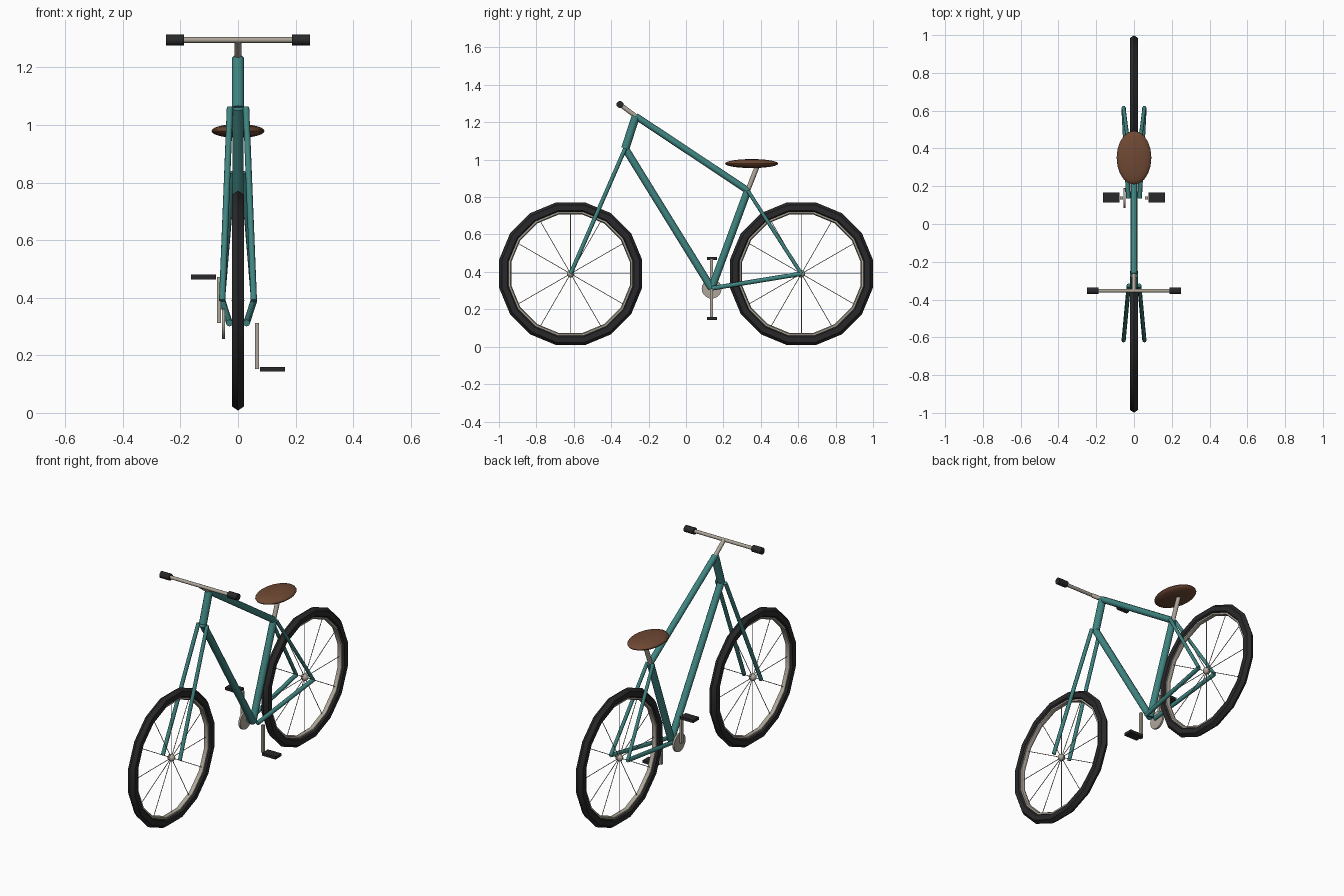
import bpy, bmesh, math
from mathutils import Vector, Matrix

if "Cube" in bpy.data.objects:
    bpy.data.objects.remove(bpy.data.objects["Cube"])


def material(name, rgb):
    m = bpy.data.materials.new(name)
    m.diffuse_color = (*rgb, 1)
    m.use_nodes = True
    m.node_tree.nodes["Principled BSDF"].inputs["Base Color"].default_value = m.diffuse_color
    return m


TEAL = material("teal_paint", (0.05, 0.235, 0.22))
METAL = material("warm_metal", (0.42, 0.38, 0.32))
BLACK = material("black_rubber", (0.022, 0.022, 0.024))
BROWN = material("brown_leather", (0.16, 0.066, 0.034))


def finish(name, bm, mat, smooth=True):
    bmesh.ops.recalc_face_normals(bm, faces=bm.faces)
    mesh = bpy.data.meshes.new(name)
    bm.to_mesh(mesh)
    bm.free()
    mesh.materials.append(mat)
    ob = bpy.data.objects.new(name, mesh)
    bpy.context.collection.objects.link(ob)
    if smooth:
        bpy.ops.object.select_all(action='DESELECT')
        ob.select_set(True)
        bpy.context.view_layer.objects.active = ob
        bpy.ops.object.shade_smooth_by_angle(angle=math.radians(50))
    return ob


def add_tube(bm, a, b, r, sides):
    a, b = Vector(a), Vector(b)
    d = b - a
    mat = Matrix.Translation((a + b) / 2) @ d.to_track_quat('Z', 'Y').to_matrix().to_4x4()
    bmesh.ops.create_cone(bm, cap_ends=True, segments=sides, radius1=r, radius2=r,
                          depth=d.length, matrix=mat)


def tube(name, a, b, r, mat=TEAL, sides=10):
    bm = bmesh.new()
    add_tube(bm, a, b, r, sides)
    return finish(name, bm, mat)


def box(name, center, size, mat):
    bm = bmesh.new()
    bmesh.ops.create_cube(bm, size=1, matrix=Matrix.Translation(center) @ Matrix.Diagonal((*size, 1)))
    return finish(name, bm, mat, False)


def ball(name, center, size, mat, u=20, v=12):
    bm = bmesh.new()
    bmesh.ops.create_uvsphere(bm, u_segments=u, v_segments=v, radius=1,
                              matrix=Matrix.Translation(center) @ Matrix.Diagonal((*size, 1)))
    return finish(name, bm, mat)


def ring(name, y, z, radius, half_radial, half_width, mat, segs=16, sides=6):
    """Hoop around the x axis with a stretched six-sided section."""
    bm = bmesh.new()
    rows = []
    for i in range(segs):
        t = 2 * math.pi * (i + 0.5) / segs
        row = []
        for j in range(sides):
            p = 2 * math.pi * j / sides
            r = radius + half_radial * math.cos(p)
            row.append(bm.verts.new((half_width * math.sin(p), y + r * math.cos(t), z + r * math.sin(t))))
        rows.append(row)
    for i in range(segs):
        a, b = rows[i], rows[(i + 1) % segs]
        for j in range(sides):
            k = (j + 1) % sides
            bm.faces.new((a[j], a[k], b[k], b[j]))
    return finish(name, bm, mat)


# Frame joints
AXLE_Z, AXLE_Y = 0.39, 0.617
HEAD_TOP, HEAD_LOW = (0, -0.268, 1.232), (0, -0.325, 1.06)
SEAT_JOINT, CRANK = (0, 0.33, 0.835), (0, 0.137, 0.312)

# Wheels
for label, y in (("front", -AXLE_Y), ("rear", AXLE_Y)):
    ring(label + "_tyre", y, AXLE_Z, 0.3595, 0.030, 0.0248, BLACK)
    ring(label + "_rim", y, AXLE_Z, 0.334, 0.011, 0.014, METAL)
    ball(label + "_hub", (0, y, AXLE_Z), (0.022, 0.02, 0.02), METAL, 12, 8)
    bm = bmesh.new()
    for i in range(12):
        t = math.radians(30 * i)
        add_tube(bm, (0, y, AXLE_Z),
                 (0, y + 0.33 * math.cos(t), AXLE_Z + 0.33 * math.sin(t)), 0.002, 5)
    finish(label + "_spokes", bm, METAL)

# Main frame tubes
tube("head_tube", HEAD_LOW, HEAD_TOP, 0.022)
tube("top_tube", HEAD_TOP, SEAT_JOINT, 0.018)
tube("down_tube", HEAD_LOW, CRANK, 0.02)
tube("seat_tube", SEAT_JOINT, CRANK, 0.02)

# Paired fork legs and stays
for side, s in (("left", -1), ("right", 1)):
    tube(side + "_fork_leg", (s * 0.028, -0.325, 1.06), (s * 0.055, -AXLE_Y, AXLE_Z), 0.011, sides=8)
    tube(side + "_seat_stay", (s * 0.018, 0.33, 0.835), (s * 0.055, AXLE_Y, AXLE_Z), 0.01, sides=8)
    tube(side + "_chain_stay", (s * 0.03, 0.137, 0.312), (s * 0.055, AXLE_Y, AXLE_Z), 0.012, sides=8)

# Saddle
tube("seat_post", SEAT_JOINT, (0, 0.384, 0.972), 0.013, METAL)
ball("saddle", (0, 0.351, 0.979), (0.092, 0.142, 0.024), BROWN)

# Handlebar
BAR_Y, BAR_Z = -0.353, 1.295
tube("stem", HEAD_TOP, (0, BAR_Y, BAR_Z), 0.012, METAL)
tube("handlebar", (-0.245, BAR_Y, BAR_Z), (0.245, BAR_Y, BAR_Z), 0.01, METAL)
for side, s in (("left", -1), ("right", 1)):
    tube(side + "_grip", (s * 0.188, BAR_Y, BAR_Z), (s * 0.25, BAR_Y, BAR_Z), 0.019, BLACK)

# Drivetrain: chainring, cranks and pedals
tube("chainring", (-0.056, 0.137, 0.31), (-0.045, 0.137, 0.31), 0.053, METAL, 20)
for side, s in (("left", -1), ("right", 1)):
    z_end = 0.312 - s * 0.16
    box(side + "_crank", (s * 0.066, 0.137, (0.312 + z_end) / 2), (0.014, 0.016, 0.16), METAL)
    box(side + "_pedal", (s * 0.12, 0.14, z_end), (0.087, 0.054, 0.016), BLACK)
